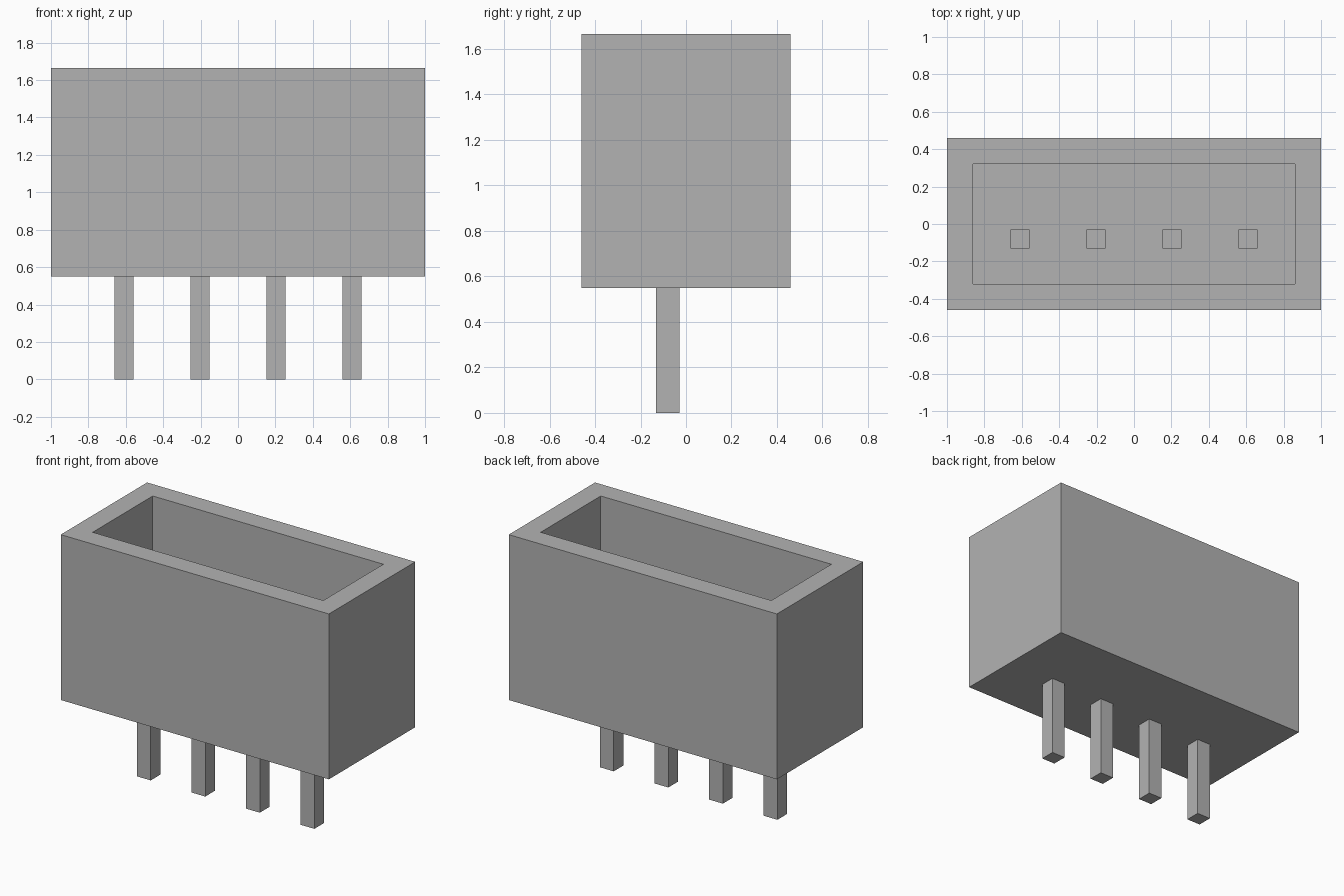
import bpy
import bmesh
from mathutils import Matrix, Vector

cube = bpy.data.objects.get("Cube")
if cube:
    bpy.data.objects.remove(cube, do_unlink=True)

grey = bpy.data.materials.new("plain_grey")
grey.use_nodes = True
colour = (0.45, 0.45, 0.45, 1)
grey.diffuse_color = colour
grey.node_tree.nodes["Principled BSDF"].inputs["Base Color"].default_value = colour

WIDTH, DEPTH, WALL = 2.0, 0.92, 0.14
BASE, TOP, FLOOR = 0.55, 1.665, 0.69
PIN, PITCH, PIN_Y, PIN_TOP = 0.102, 0.407, -0.08, 1.3


def add_box(bm, low, high):
    """Add a box between two opposite corners."""
    low, high = Vector(low), Vector(high)
    size = high - low
    matrix = Matrix.Translation((low + high) / 2) @ Matrix.Diagonal((*size, 1))
    bmesh.ops.create_cube(bm, size=1, matrix=matrix)


def finish(name, bm):
    mesh = bpy.data.meshes.new(name)
    bm.to_mesh(mesh)
    bm.free()
    mesh.materials.append(grey)
    obj = bpy.data.objects.new(name, mesh)
    bpy.context.collection.objects.link(obj)


# Open-topped housing: inset the top face, then sink it to the cavity floor
bm = bmesh.new()
add_box(bm, (-WIDTH / 2, -DEPTH / 2, BASE), (WIDTH / 2, DEPTH / 2, TOP))
bm.normal_update()
rim = next(f for f in bm.faces if f.normal.z > 0.9)
bmesh.ops.inset_region(bm, faces=[rim], thickness=WALL, use_even_offset=True)
sunk = bmesh.ops.extrude_discrete_faces(bm, faces=[rim])["faces"]
bmesh.ops.translate(bm, verts=sunk[0].verts, vec=(0, 0, FLOOR - TOP))
bmesh.ops.recalc_face_normals(bm, faces=bm.faces)
finish("housing", bm)

# Row of square pins passing through the housing floor
for i in range(4):
    x = (i - 1.5) * PITCH
    bm = bmesh.new()
    add_box(bm, (x - PIN / 2, PIN_Y - PIN / 2, 0),
            (x + PIN / 2, PIN_Y + PIN / 2, PIN_TOP))
    finish(f"pin_{i + 1}", bm)
